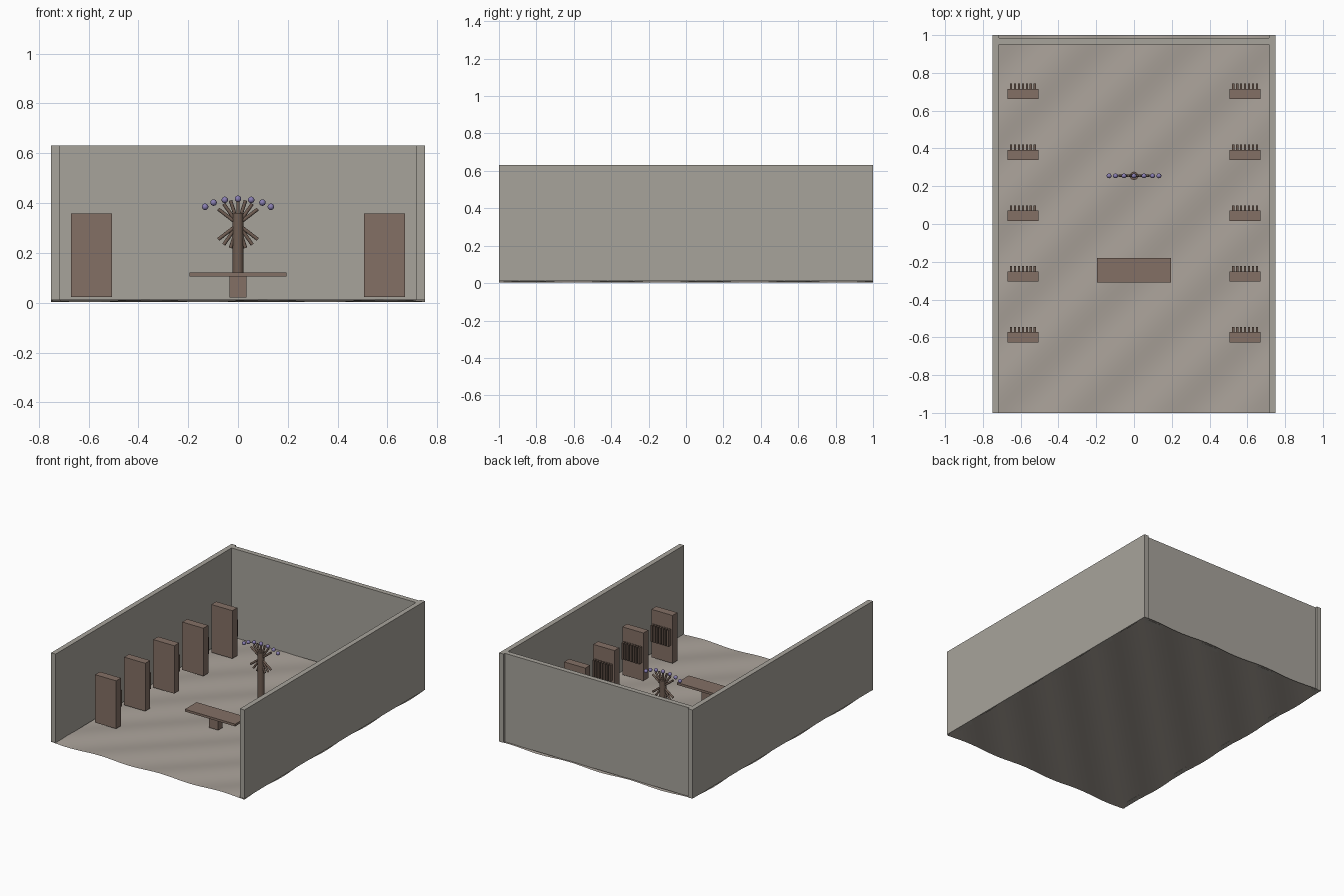
import bpy, bmesh, math
from mathutils import Matrix, Vector

cube = bpy.data.objects.get("Cube")
if cube:
    bpy.data.objects.remove(cube, do_unlink=True)


def material(name, rgb):
    m = bpy.data.materials.new(name)
    m.use_nodes = True
    m.diffuse_color = (*rgb, 1)
    m.node_tree.nodes["Principled BSDF"].inputs["Base Color"].default_value = (*rgb, 1)
    return m


STONE = material("grey stone", (0.39, 0.37, 0.33))
FLOOR = material("warm grey floor", (0.40, 0.36, 0.32))
WOOD = material("brown wood", (0.23, 0.16, 0.13))
BARK = material("dark bark", (0.16, 0.11, 0.085))
PURPLE = material("purple blossom", (0.25, 0.21, 0.44))


def finish(name, bm, mat):
    mesh = bpy.data.meshes.new(name)
    bm.to_mesh(mesh)
    bm.free()
    mesh.materials.append(mat)
    obj = bpy.data.objects.new(name, mesh)
    bpy.context.collection.objects.link(obj)
    return obj


def add_box(bm, lo, hi):
    lo, hi = Vector(lo), Vector(hi)
    bmesh.ops.create_cube(bm, size=1, matrix=Matrix.Translation((lo + hi) / 2)
                          @ Matrix.Diagonal((*(hi - lo), 1)))


def box(name, lo, hi, mat):
    bm = bmesh.new()
    add_box(bm, lo, hi)
    return finish(name, bm, mat)


def smooth(obj):
    bpy.ops.object.select_all(action="DESELECT")
    obj.select_set(True)
    bpy.context.view_layer.objects.active = obj
    bpy.ops.object.shade_smooth_by_angle(angle=math.radians(40))


# Rippled floor sheet
bm = bmesh.new()
bmesh.ops.create_grid(bm, x_segments=45, y_segments=60, size=1,
                      matrix=Matrix.Diagonal((0.75, 1, 1, 1)))
for v in bm.verts:
    v.co.z = 0.007 + 0.005 * math.sin(13.3 * (v.co.x - v.co.y) - 13)
smooth(finish("floor", bm, FLOOR))

# Walls: two long sides and a back set slightly in from their ends
for side, s in (("left", 1), ("right", -1)):
    xs = sorted((s * 0.715, s * 0.75))
    box(side + "_wall", (xs[0], -1, 0.01), (xs[1], 1, 0.632), STONE)
box("back_wall", (-0.715, 0.95, 0.01), (0.715, 0.985, 0.632), STONE)

# Two rows of cabinets, each with a row of slats on the rear face
for side, s in (("left", 1), ("right", -1)):
    for i in range(5):
        y = 0.688 - 0.322 * i
        x = s * 0.588
        box(f"{side}_cabinet_{i + 1}", (x - 0.082, y - 0.027, 0.022),
            (x + 0.082, y + 0.027, 0.358), WOOD)
        bm = bmesh.new()
        for k in range(-3, 4):
            sx = x + k * 0.021
            add_box(bm, (sx - 0.006, y + 0.02, 0.145), (sx + 0.006, y + 0.055, 0.26))
        finish(f"{side}_cabinet_slats_{i + 1}", bm, BARK)

# Table
box("table_top", (-0.195, -0.31, 0.105), (0.195, -0.18, 0.121), WOOD)
box("table_leg", (-0.035, -0.27, 0.02), (0.035, -0.22, 0.106), WOOD)

# Tree: trunk, fan of crossing branches, and an arc of blossoms
TREE_Y = 0.255


def rod(name, centre, tilt, radius, length):
    bm = bmesh.new()
    bmesh.ops.create_cone(bm, cap_ends=True, segments=12, radius1=radius,
                          radius2=radius, depth=length,
                          matrix=Matrix.Translation(centre) @ Matrix.Rotation(tilt, 4, "Y"))
    smooth(finish(name, bm, BARK))


rod("trunk", (0, TREE_Y, 0.19), 0, 0.022, 0.34)
for i in range(-3, 4):
    rod(f"branch_{i + 4}", (0, TREE_Y, 0.315), math.radians(17.5 * i), 0.007, 0.2)
for i, (x, z) in enumerate(((0, 0.417), (0.053, 0.413), (0.098, 0.402), (0.132, 0.385))):
    for s in ((1,) if x == 0 else (1, -1)):
        bm = bmesh.new()
        bmesh.ops.create_uvsphere(bm, u_segments=16, v_segments=10, radius=0.013,
                                  matrix=Matrix.Translation((s * x, TREE_Y, z)))
        smooth(finish(f"blossom_{i}_{'left' if s > 0 else 'right'}", bm, PURPLE))
